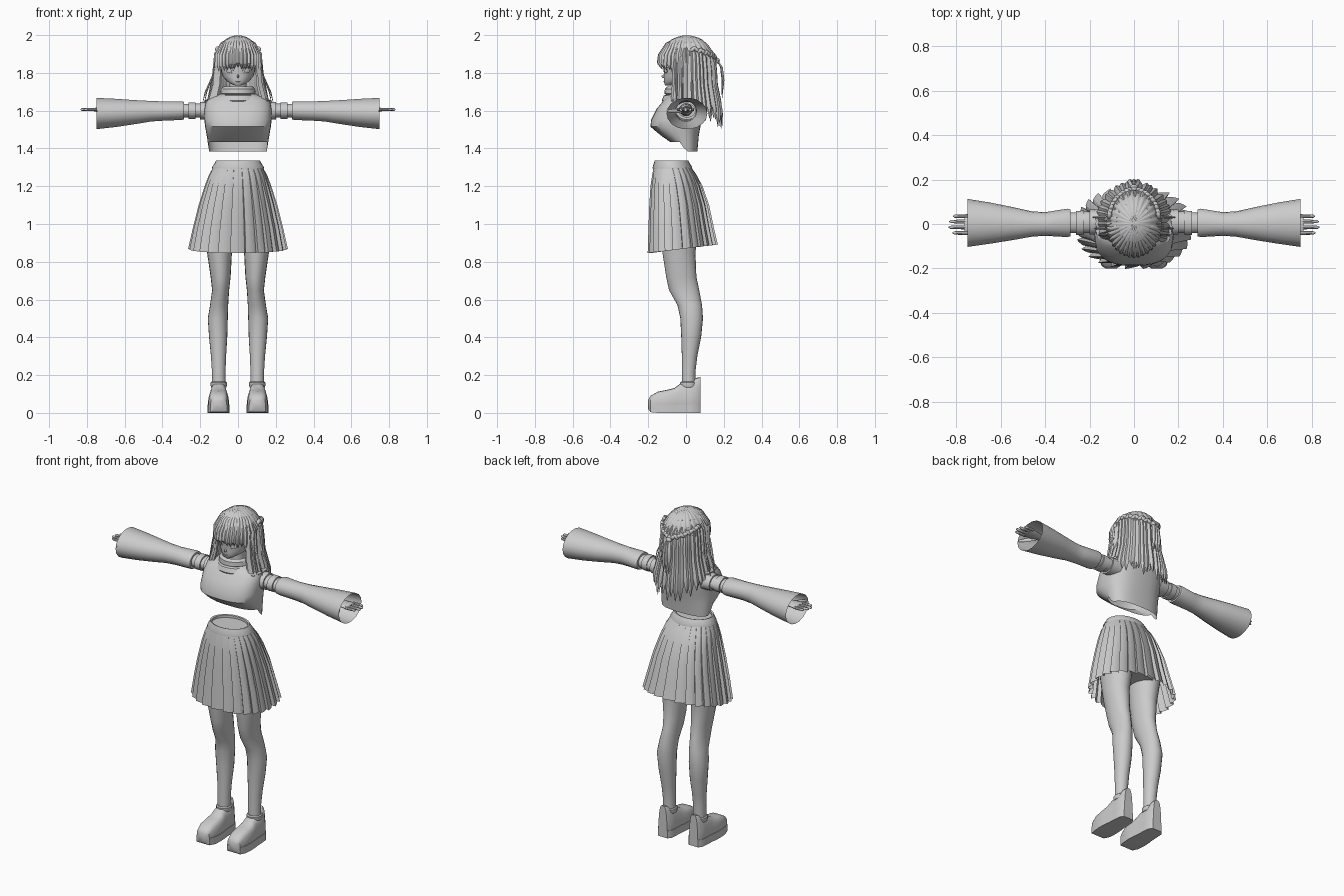
import bpy, bmesh, math, random
from math import sin, cos, pi, radians
from mathutils import Vector, Matrix

if "Cube" in bpy.data.objects:
    bpy.data.objects.remove(bpy.data.objects["Cube"])

random.seed(4)
grey = bpy.data.materials.new("plain_grey")
grey.diffuse_color = (0.6, 0.6, 0.6, 1)
grey.use_nodes = True
grey.node_tree.nodes["Principled BSDF"].inputs["Base Color"].default_value = grey.diffuse_color


def finish(bm, name, angle=40):
    bmesh.ops.recalc_face_normals(bm, faces=bm.faces)
    me = bpy.data.meshes.new(name)
    bm.to_mesh(me)
    bm.free()
    me.materials.append(grey)
    me.shade_smooth()
    me.set_sharp_from_angle(angle=radians(angle))
    ob = bpy.data.objects.new(name, me)
    bpy.context.collection.objects.link(ob)
    return ob


def add_loft(bm, rings, cap0=True, cap1=True):
    vs = [[bm.verts.new(p) for p in r] for r in rings]
    n = len(vs[0])
    for a, b in zip(vs, vs[1:]):
        for i in range(n):
            j = (i + 1) % n
            bm.faces.new((a[i], a[j], b[j], b[i]))
    if cap0:
        bm.faces.new(vs[0][::-1])
    if cap1:
        bm.faces.new(vs[-1])


def loft(name, rings, cap0=True, cap1=True, angle=40):
    bm = bmesh.new()
    add_loft(bm, rings, cap0, cap1)
    return finish(bm, name, angle)


def sgnpow(v, e):
    return math.copysign(abs(v) ** e, v)


def ring(cx, rx, yf, yb, z, n=20, e=1.0):
    """Horizontal rounded section from front yf to back yb."""
    cy, ry = (yf + yb) / 2, (yb - yf) / 2
    return [(cx + rx * sgnpow(cos(2 * pi * i / n), e),
             cy + ry * sgnpow(sin(2 * pi * i / n), e), z) for i in range(n)]


def ring_x(x, cy, ry, cz, rz, n=18):
    return [(x, cy + ry * cos(2 * pi * i / n), cz + rz * sin(2 * pi * i / n)) for i in range(n)]


def add_ball(bm, loc, size, rot=Matrix(), u=10, v=6):
    m = Matrix.Translation(loc) @ rot @ Matrix.Diagonal((*size, 1))
    bmesh.ops.create_uvsphere(bm, u_segments=u, v_segments=v, radius=1, matrix=m)


# Legs, shoes, arms, sleeves and hands, mirrored
LEG = [(0.13, .102, .036, -.022, .05), (0.22, .102, .036, -.022, .05), (0.3, .103, .04, -.022, .06),
       (0.4, .105, .048, -.025, .08), (0.5, .107, .053, -.03, .09), (0.57, .1, .048, -.045, .085),
       (0.65, .092, .045, -.09, .07), (0.72, .092, .053, -.105, .055), (0.85, .098, .066, -.125, .05),
       (1.0, .1, .085, -.14, .07)]
SHOE = [(-.2, .02, .07, .024), (-.188, .004, .09, .042), (-.15, 0, .112, .053), (-.1, 0, .122, .056),
        (-.06, 0, .132, .054), (-.03, 0, .155, .05), (.02, 0, .155, .048), (.055, 0, .185, .045),
        (.076, 0, .19, .03)]
SLEEVE = [(.285, .005, .06, 1.6, .047), (.3, .005, .064, 1.6, .05), (.4, 0, .053, 1.598, .052),
          (.46, 0, .057, 1.597, .055), (.55, .002, .075, 1.592, .065), (.65, .004, .093, 1.588, .076),
          (.75, .005, .108, 1.585, .084)]
UPPER = [(.14, .01, .058, 1.6, .05), (.2, .008, .056, 1.6, .047), (.2, .008, .048, 1.6, .038),
         (.225, .008, .048, 1.6, .038), (.225, .006, .054, 1.6, .045), (.262, .005, .054, 1.6, .044),
         (.262, .005, .046, 1.6, .037), (.31, .005, .046, 1.6, .037)]
for s, side in ((1, "left"), (-1, "right")):
    loft(side + "_leg", [ring(s * cx, rx, yf, yb, z) for z, cx, rx, yf, yb in LEG])

    def shoe_ring(y, zb, zt, w, n=20):
        out = []
        for i in range(n):
            c, h = sgnpow(cos(2 * pi * i / n), .55), sgnpow(sin(2 * pi * i / n), .6)
            z = zb + (zt - zb) * (h + 1) / 2
            out.append((s * .103 + c * w * (1 - 2.2 * max(0, z - .06)), y, z))
        return out
    loft(side + "_shoe", [shoe_ring(*r) for r in SHOE], angle=35)
    loft(side + "_shoe_sole", [[(s * .103 + w * 1.04 * k, y, z) for k, z in
                                ((-1, zb), (1, zb), (1, .045), (-1, .045))] for y, zb, zt, w in SHOE])
    loft(side + "_ankle_strap", [ring(s * .102, r, .014 - r - .004, .014 + r + .004, z)
                                 for r, z in ((.04, .135), (.043, .145), (.043, .16), (.037, .165))])

    loft(side + "_upper_sleeve", [ring_x(s * x, *r) for x, *r in UPPER], angle=30)
    loft(side + "_bell_sleeve", [ring_x(s * x, *r) for x, *r in SLEEVE], True, False)
    loft(side + "_forearm", [ring_x(s * x, 0, ry, 1.605, rz) for x, ry, rz in
                             ((.45, .035, .035), (.6, .03, .028), (.69, .022, .017))])
    bm = bmesh.new()
    add_loft(bm, [ring_x(s * x, -.003, ry, 1.605, rz, 10) for x, ry, rz in
                  ((.68, .022, .016), (.71, .037, .014), (.75, .044, .012), (.762, .042, .009))])
    for y, tip in ((-.04, .818), (-.015, .835), (.011, .832), (.035, .815)):
        add_loft(bm, [ring_x(s * x, y, r, 1.606, r, 8) for x, r in
                      ((.75, .009), (.79, .0085), (tip - .008, .007), (tip, .002))])
    add_loft(bm, [ring_x(s * x, y, r, 1.598, r, 8) for x, y, r in
                  ((.69, -.02, .012), (.72, -.06, .011), (.74, -.088, .008), (.748, -.1, .003))])
    finish(bm, side + "_hand")

# Pleated skirt, waistband and the hips inside
SKIRT = [(.862, .252, -.192, .158, 1), (.98, .228, -.189, .138, .9), (1.1, .2, -.187, .115, .7),
         (1.2, .172, -.184, .084, .4), (1.26, .152, -.178, .055, .15), (1.305, .128, -.17, .025, 0)]
N = 26


def skirt_ring(z, rx, yf, yb, depth):
    cy, ry, out = (yf + yb) / 2, (yb - yf) / 2, []
    for i in range(N):
        for u, d in ((0, .012), (.3, .007), (.7, -.001), (.97, -.012)):
            a = 2 * pi * (i + u) / N
            x, y = sgnpow(cos(a), .88), sgnpow(sin(a), .88)
            k = d * depth
            drop = .022 * (y + .3) * (depth == 1)
            out.append(((rx + k) * x, cy + (ry + k) * y, z + drop))
    return out


loft("pleated_skirt", [skirt_ring(*r) for r in SKIRT], False, False, 25)
loft("waistband", [ring(0, rx, yf, yb, z, 28) for z, rx, yf, yb in
                   ((1.295, .138, -.177, .033), (1.3, .138, -.177, .033), (1.325, .122, -.169, .018),
                    (1.335, .117, -.166, .012), (1.332, .108, -.158, .004), (1.3, .108, -.158, .004))],
     False, False)
loft("hips", [ring(0, rx, yf, yb, z, 24) for z, rx, yf, yb in
              ((.95, .15, -.14, .08), (1.1, .165, -.155, .09), (1.22, .135, -.16, .06),
               (1.318, .11, -.16, .006))])

# Cropped top with raised front hem, and its folded collar
hem = [(x, y, 1.385 + .05 * min(1, max(0, (-.005 - y) / .02))) for x, y, z in
       ring(0, .155, -.085, .06, 0, 32, .75)]
TOP = [(1.47, .166, -.135, .068), (1.515, .174, -.188, .076), (1.55, .178, -.185, .082),
       (1.61, .178, -.155, .088), (1.65, .17, -.122, .086), (1.672, .145, -.105, .08),
       (1.69, .085, -.085, .068)]
loft("cropped_top", [hem] + [ring(0, rx, yf, yb, z, 32, .75) for z, rx, yf, yb in TOP], False, True, 35)
loft("folded_collar", [ring(0, rx, yf, yb, z, 24) for z, rx, yf, yb in
                       ((1.645, .115, -.122, .08), (1.655, .122, -.128, .085), (1.68, .1, -.118, .075),
                        (1.685, .088, -.104, .07), (1.69, .094, -.114, .075), (1.715, .09, -.112, .07),
                        (1.728, .078, -.098, .062), (1.715, .066, -.08, .05))], False, False, 35)
loft("neck", [ring(0, .045, -.055, .045, z) for z in (1.66, 1.8)])

# Head and face
loft("head", [ring(0, rx, yf, yb, z, 24) for z, rx, yf, yb in
              ((1.732, .012, -.108, -.08), (1.738, .03, -.113, -.05), (1.755, .058, -.117, .02),
               (1.78, .08, -.117, .07), (1.81, .09, -.118, .1), (1.85, .097, -.125, .12),
               (1.9, .097, -.125, .12), (1.95, .07, -.09, .09))])
bm = bmesh.new()
for s in (1, -1):
    turn = Matrix.Rotation(s * radians(24), 4, 'Z')
    add_ball(bm, (s * .043, -.107, 1.812), (.021, .004, .014), turn)
    add_ball(bm, (s * .043, -.111, 1.812), (.009, .003, .012), turn)
    add_ball(bm, (s * .044, -.108, 1.828), (.025, .006, .003), turn)
finish(bm, "eyes")
bm = bmesh.new()
add_ball(bm, (0, -.117, 1.782), (.006, .013, .009))
add_ball(bm, (0, -.116, 1.755), (.015, .004, .003))
finish(bm, "nose_and_mouth")


# Hair cap with combed ridges
def cap_point(a, el, k=1.0):
    return Vector((.12 * k * cos(a) * cos(el), .004 + .143 * k * sin(a) * cos(el), 1.86 + .138 * k * sin(el)))


M = 96
loft("hair_cap", [[cap_point(2 * pi * i / M, radians(el), 1 + .03 * cos(radians(el)) * (i % 4 in (1, 2)))
                   for i in range(M)] for el in (-8, 10, 25, 40, 55, 68, 80, 87)], False, True, 25)


def add_lock(bm, pts, a, w, d, widths):
    """Tapered strand along pts, flat side facing direction a."""
    t, o = Vector((-sin(a), cos(a), 0)), Vector((cos(a), sin(a), 0))
    shape = ((-1, -.2), (-.5, .6), (0, 1), (.5, .6), (1, -.2), (0, -.6))
    add_loft(bm, [[p + t * (w * k * u) + o * (d * k * v) for u, v in shape] for p, k in zip(pts, widths)])


def fall(a, z, rx, ry):
    return Vector((rx * cos(a), .004 + ry * sin(a), z))


# Long hair at sides and back, two layers
bm = bmesh.new()
for layer in (0, 1):
    for i in range(25):
        deg = -22 + 224 * i / 24 + random.uniform(-3, 3)
        a = radians(deg)
        back = max(0, sin(a)) ** .6
        end = 1.65 - .13 * back + random.uniform(-.02, .03) + .03 * layer
        k = 1 - .09 * layer
        pts = [cap_point(a, radians(50), .98), cap_point(a, radians(18), 1.01), fall(a, 1.82, .122 * k, .148 * k),
               fall(a, 1.74, .128 * k, .152 * k), fall(a, 1.66, .15 * k, .168 * k),
               fall(a, (1.66 + end) / 2 if end < 1.62 else 1.655, .166 * k, .182 * k),
               fall(a, min(end, 1.645), .168 * k, .186 * k)]
        add_lock(bm, pts, a, .019, .012, (.3, .9, 1, 1.05, 1.1, .8, .1))
finish(bm, "long_hair", 35)

# Fringe
bm = bmesh.new()
for i in range(17):
    f = -1 + 2 * i / 16
    a = radians(-90 + 78 * f)
    end = 1.828 - .085 * abs(f) ** 3 + random.uniform(-.01, .01)
    pts = [cap_point(a, radians(72), 1), cap_point(a, radians(45), 1.02), cap_point(a, radians(15), 1.03),
           fall(a, (1.875 + end) / 2, .122, .15), fall(a, end, .115, .136)]
    add_lock(bm, pts, a, .013, .009, (.3, .9, 1.1, .9, .08))
finish(bm, "fringe", 35)

# Loose wisps beside the face
bm = bmesh.new()
for s in (1, -1):
    for x, y, z in ((.185, -.02, 1.6), (.17, -.05, 1.62), (.192, .03, 1.62)):
        add_lock(bm, [Vector((s * .118, y, 1.86)), Vector((s * .135, y, 1.78)),
                      Vector((s * (x - .02), y, 1.7)), Vector((s * x, y, z))],
                 0 if s > 0 else pi, .006, .005, (.6, 1, .8, .1))
finish(bm, "side_wisps")

# Braids round the back of the head, with a hanging tail
bm = bmesh.new()
for s in (1, -1):
    for i in range(11):
        f = i / 10
        a = radians(15 + 73 * f)
        p = cap_point(a, radians(27 - 21 * f), 1.07)
        p.x *= s
        yaw = a + pi / 2 if s > 0 else pi / 2 - a
        rot = Matrix.Rotation(yaw, 4, 'Z') @ Matrix.Rotation(radians(35 if i % 2 else -35), 4, 'Y')
        add_ball(bm, p, (.02, .011, .011), rot)
add_ball(bm, (0, .165, 1.865), (.018, .014, .016))
finish(bm, "braids")
bm = bmesh.new()
for dx in (-.014, 0, .014):
    add_lock(bm, [Vector((dx * .3, .165, 1.865)), Vector((dx, .186, 1.83)), Vector((dx * 1.3, .194, 1.76)),
                  Vector((dx * 1.3, .19, 1.66 + abs(dx)))], pi / 2, .012, .009, (.6, 1, 1, .1))
finish(bm, "braid_tail")
